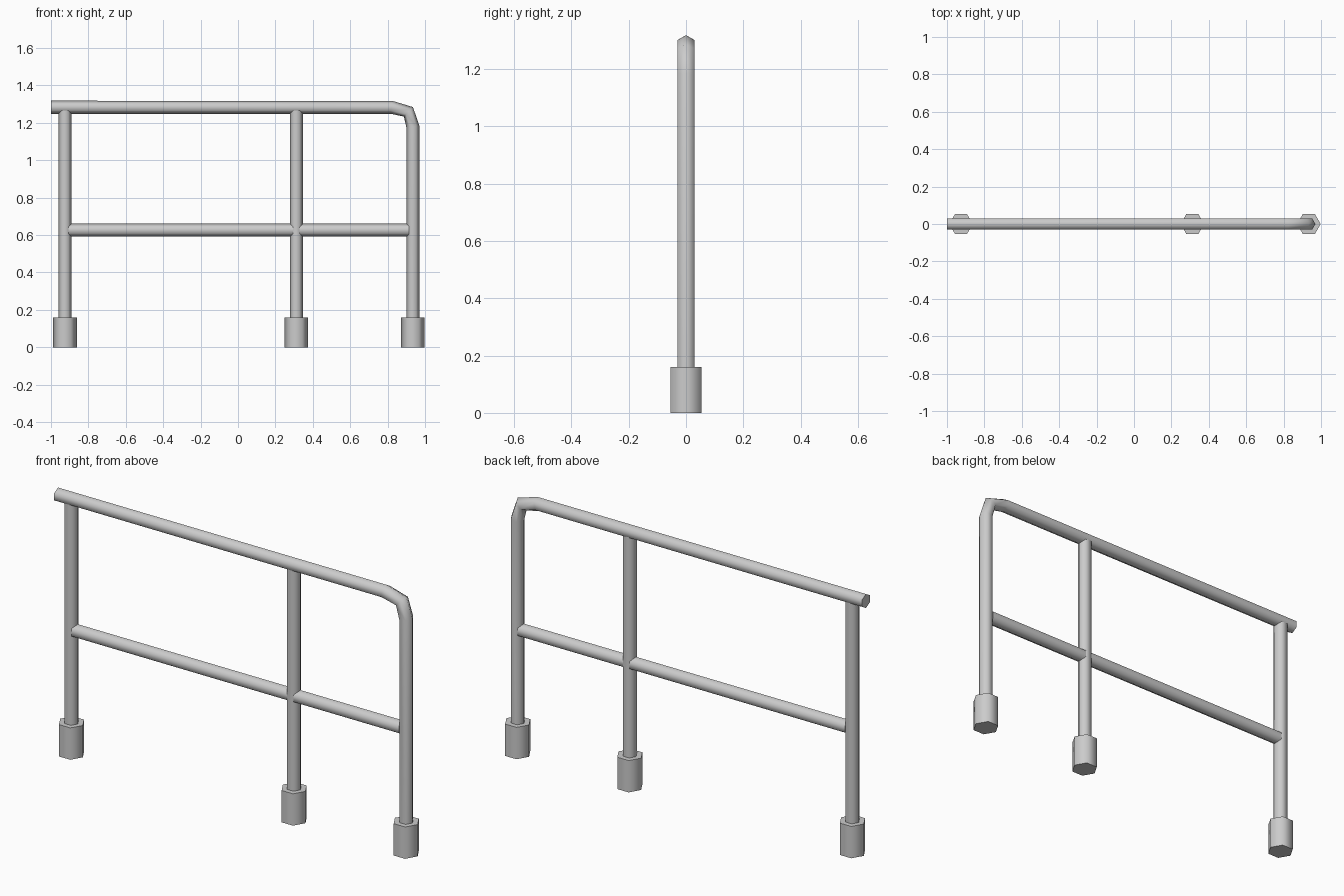
import bpy, bmesh, math
from mathutils import Vector

if "Cube" in bpy.data.objects:
    bpy.data.objects.remove(bpy.data.objects["Cube"])

SIDES = 6
TUBE_R = 0.035
SOCKET_R = 0.063


def tube(name, path, radius):
    """Sweep a capped hexagon along an (x, z) path lying in the y = 0 plane."""
    pts = [Vector((x, 0, z)) for x, z in path]
    side = Vector((0, 1, 0))
    bm = bmesh.new()
    rings = []
    for i, p in enumerate(pts):
        tangent = Vector((0, 0, 0))
        if i > 0:
            tangent += (p - pts[i - 1]).normalized()
        if i < len(pts) - 1:
            tangent += (pts[i + 1] - p).normalized()
        out = tangent.normalized().cross(side)
        ring = []
        for k in range(SIDES):
            a = 2 * math.pi * k / SIDES
            ring.append(bm.verts.new(p + radius * (math.cos(a) * out + math.sin(a) * side)))
        rings.append(ring)
    for a, b in zip(rings, rings[1:]):
        for k in range(SIDES):
            n = (k + 1) % SIDES
            bm.faces.new((a[k], a[n], b[n], b[k]))
    bm.faces.new(rings[0])
    bm.faces.new(rings[-1])
    bmesh.ops.recalc_face_normals(bm, faces=bm.faces)
    mesh = bpy.data.meshes.new(name)
    bm.to_mesh(mesh)
    bm.free()
    obj = bpy.data.objects.new(name, mesh)
    bpy.context.collection.objects.link(obj)
    # smooth around the tube, sharp at the caps
    bpy.ops.object.select_all(action='DESELECT')
    obj.select_set(True)
    bpy.context.view_layer.objects.active = obj
    bpy.ops.object.shade_smooth_by_angle(angle=math.radians(65))
    return obj


LEFT, MID, RIGHT = -0.925, 0.312, 0.935

# top rail, bending down into the end post
tube("top_rail_and_end_post",
     [(-1.0, 1.283), (0.82, 1.283), (0.911, 1.259), (RIGHT, 1.18), (RIGHT, 0.02)], TUBE_R)

# upright posts
tube("left_post", [(LEFT, 0.02), (LEFT, 1.268)], TUBE_R)
tube("middle_post", [(MID, 0.02), (MID, 1.268)], TUBE_R)

# lower rail in two spans between the posts
tube("lower_rail_long", [(LEFT + 0.02, 0.626), (MID - 0.018, 0.626)], TUBE_R)
tube("lower_rail_short", [(MID + 0.018, 0.626), (RIGHT - 0.02, 0.626)], TUBE_R)

# foot sockets
for label, x in (("left", LEFT), ("middle", MID), ("right", RIGHT)):
    tube(label + "_foot_socket", [(x, 0.0), (x, 0.16)], SOCKET_R)
